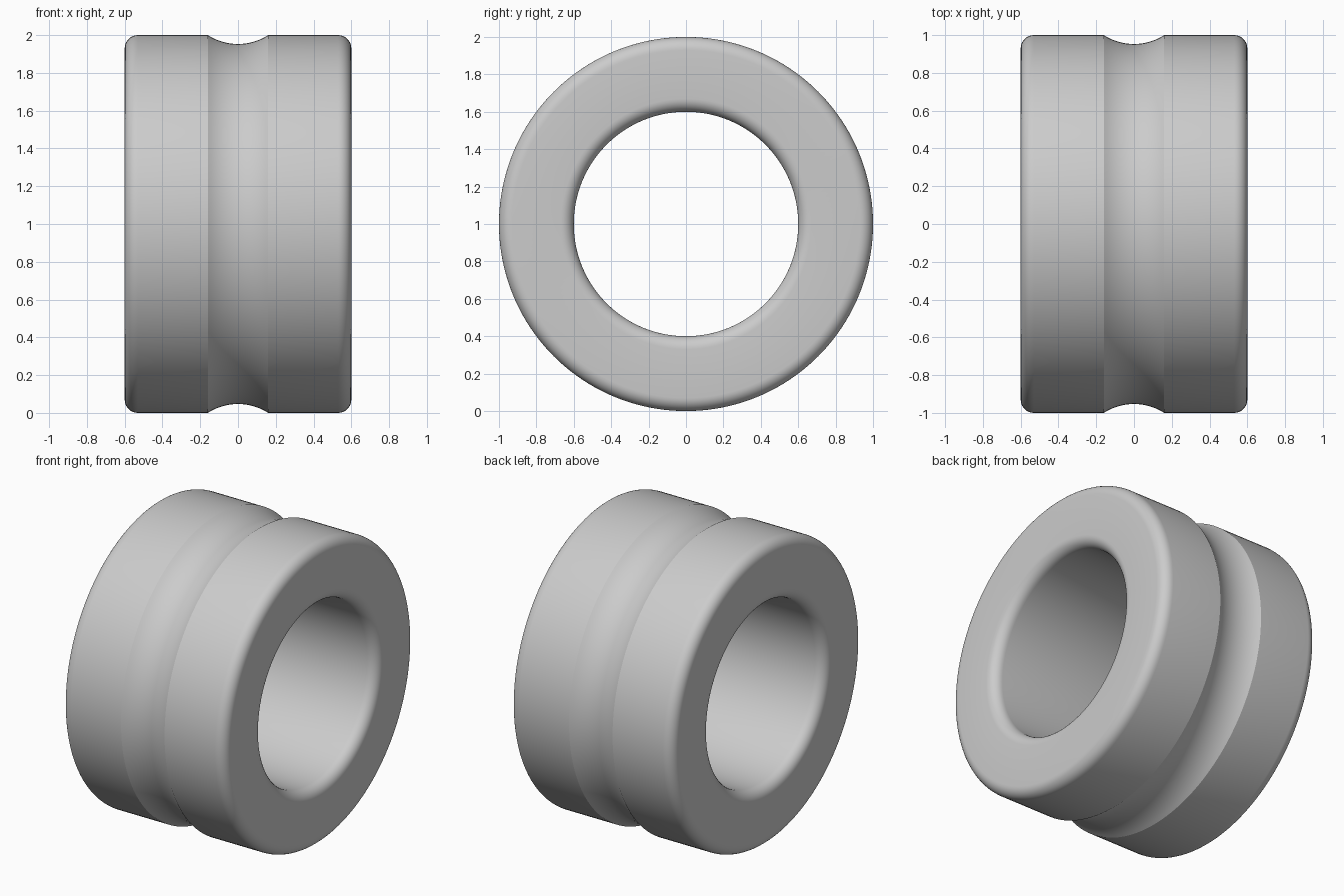
import bpy, bmesh
from math import sin, cos, asin, pi, tau
from mathutils import Vector

old = bpy.data.objects.get("Cube")
if old:
    bpy.data.objects.remove(old, do_unlink=True)

HALF_WIDTH, OUTER, BORE = 0.6, 1.0, 0.6
FILLET = 0.07
GROOVE_HALF, GROOVE_DEPTH = 0.16, 0.047
STEPS = 160


def arc(cx, cr, radius, start, end, steps):
    """Points (x, radius) along a circular arc."""
    angles = [start + (end - start) * i / steps for i in range(steps + 1)]
    return [(cx + radius * cos(a), cr + radius * sin(a)) for a in angles]


# Cross-section: rounded corners with a shallow round groove outside
groove_r = (GROOVE_HALF**2 + GROOVE_DEPTH**2) / (2 * GROOVE_DEPTH)
spread = asin(GROOVE_HALF / groove_r)
x = HALF_WIDTH - FILLET
low, high = BORE + FILLET, OUTER - FILLET
profile = (
    arc(-x, low, FILLET, 1.5 * pi, pi, 8)
    + arc(-x, high, FILLET, pi, pi / 2, 8)
    + arc(0, OUTER - GROOVE_DEPTH + groove_r, groove_r,
          1.5 * pi - spread, 1.5 * pi + spread, 16)
    + arc(x, high, FILLET, pi / 2, 0, 8)
    + arc(x, low, FILLET, 0, -pi / 2, 8)
)

# Revolve the section around the x axis
bm = bmesh.new()
verts = [bm.verts.new((px, 0, r)) for px, r in profile]
edges = [bm.edges.new((v, verts[i - 1])) for i, v in enumerate(verts)]
bmesh.ops.spin(bm, geom=verts + edges, cent=(0, 0, 0), axis=(1, 0, 0),
               angle=tau, steps=STEPS)
bmesh.ops.remove_doubles(bm, verts=bm.verts, dist=1e-4)
bmesh.ops.recalc_face_normals(bm, faces=bm.faces)
bmesh.ops.translate(bm, verts=bm.verts, vec=Vector((0, 0, OUTER)))
mesh = bpy.data.meshes.new("grooved_ring")
bm.to_mesh(mesh)
bm.free()

ring = bpy.data.objects.new("grooved_ring", mesh)
bpy.context.collection.objects.link(ring)

# Plain grey finish
grey = bpy.data.materials.new("plain_grey")
grey.use_nodes = True
colour = (0.6, 0.6, 0.6, 1)
grey.diffuse_color = colour
grey.node_tree.nodes["Principled BSDF"].inputs["Base Color"].default_value = colour
mesh.materials.append(grey)

# Smooth, keeping the groove rims sharp
bpy.ops.object.select_all(action="DESELECT")
ring.select_set(True)
bpy.context.view_layer.objects.active = ring
bpy.ops.object.shade_smooth_by_angle(angle=0.4)
